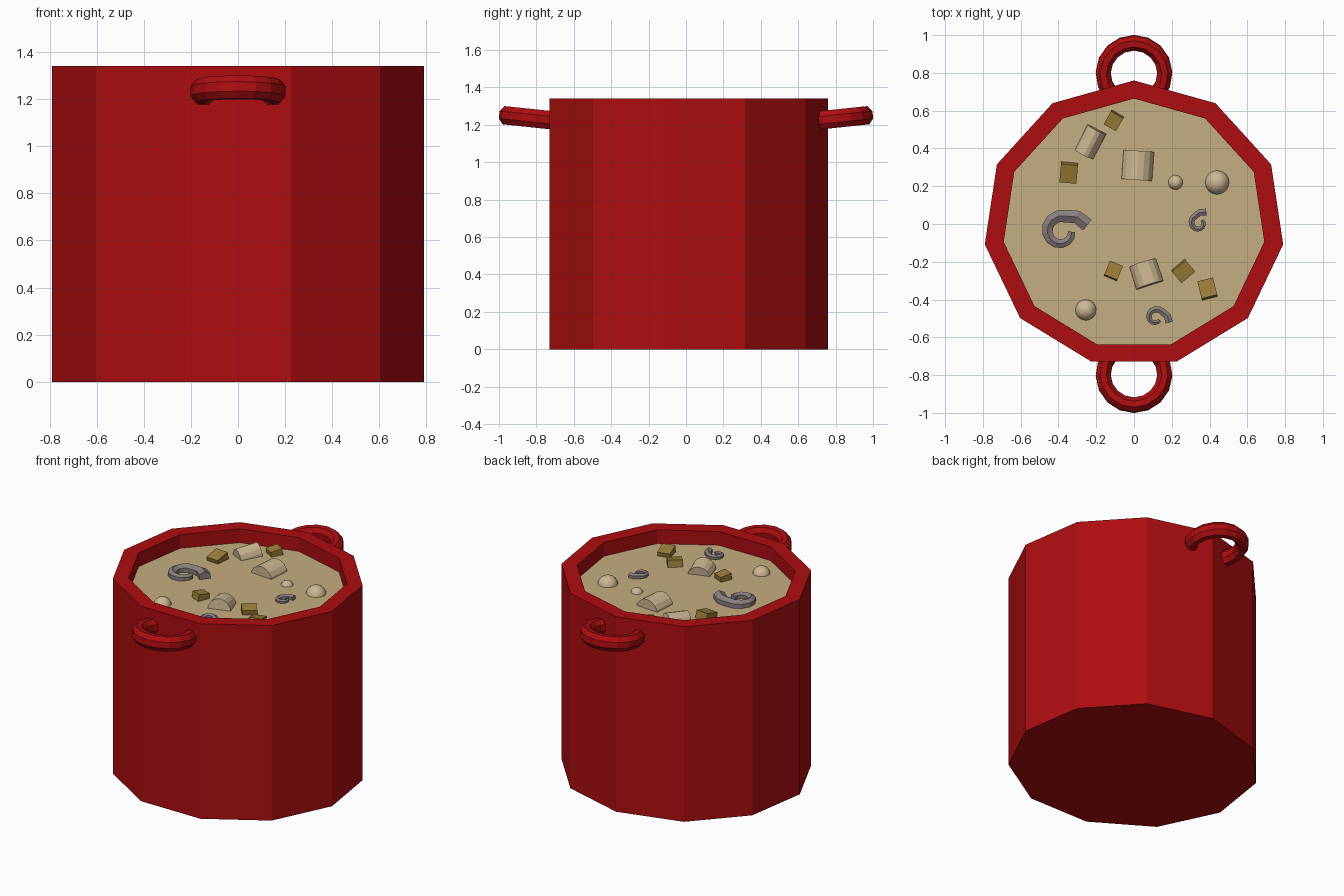
import bpy, bmesh, math
from mathutils import Vector, Matrix

if "Cube" in bpy.data.objects:
    bpy.data.objects.remove(bpy.data.objects["Cube"])

SOUP_Z = 1.245


def mat(name, rgb):
    m = bpy.data.materials.new(name)
    m.diffuse_color = (*rgb, 1)
    m.use_nodes = True
    m.node_tree.nodes["Principled BSDF"].inputs["Base Color"].default_value = m.diffuse_color
    return m


RED = mat("red enamel", (0.42, 0.004, 0.005))
BROTH = mat("broth tan", (0.56, 0.42, 0.22))
CREAM = mat("pale potato", (0.62, 0.48, 0.29))
GOLD = mat("golden brown", (0.33, 0.21, 0.04))
GREY = mat("prawn grey", (0.25, 0.21, 0.21))


def finish(name, bm, material, loc=(0, 0, 0), smooth=False):
    bmesh.ops.recalc_face_normals(bm, faces=bm.faces)
    me = bpy.data.meshes.new(name)
    bm.to_mesh(me)
    bm.free()
    me.materials.append(material)
    for p in me.polygons:
        p.use_smooth = smooth
    ob = bpy.data.objects.new(name, me)
    ob.location = loc
    bpy.context.collection.objects.link(ob)
    return ob


def ring(bm, rx, ry, z, n=11):
    a = [2 * math.pi * k / n for k in range(n)]
    return [bm.verts.new((rx * math.sin(t), ry * math.cos(t), z)) for t in a]


def bridge(bm, a, b):
    n = len(a)
    for i in range(n):
        bm.faces.new((a[i], a[(i + 1) % n], b[(i + 1) % n], b[i]))


def tube(bm, stations, sides=8):
    """Sweep an ellipse along flat stations (x, y, half width, half height)."""
    pts = [Vector((s[0], s[1], 0)) for s in stations]
    loops = []
    for i, (x, y, w, h) in enumerate(stations):
        t = (pts[min(i + 1, len(pts) - 1)] - pts[max(i - 1, 0)]).normalized()
        side = Vector((-t.y, t.x, 0))
        loops.append([bm.verts.new(pts[i] + side * w * math.cos(a) + Vector((0, 0, h * math.sin(a))))
                      for a in (2 * math.pi * (k + 0.5) / sides for k in range(sides))])
    for a, b in zip(loops, loops[1:]):
        bridge(bm, a, b)
    bm.faces.new(loops[0])
    bm.faces.new(loops[-1])


# Pot: eleven-sided shell with a recessed rim
bm = bmesh.new()
loops = [ring(bm, 0.798, 0.76, 0), ring(bm, 0.798, 0.76, 1.34),
         ring(bm, 0.697, 0.664, 1.34), ring(bm, 0.697, 0.664, SOUP_Z - 0.02)]
for a, b in zip(loops, loops[1:]):
    bridge(bm, a, b)
bm.faces.new(loops[0])
finish("pot", bm, RED)

# Soup surface
bm = bmesh.new()
bm.faces.new(ring(bm, 0.697, 0.664, SOUP_Z))
finish("soup", bm, BROTH)

# Handles: open rings tilted slightly upward, front and back
for name, turn in (("back_handle", 0), ("front_handle", math.pi)):
    bm = bmesh.new()
    angles = [math.radians(-42 + 264 * i / 12) for i in range(13)]
    tube(bm, [(0.163 * math.cos(a), 0.163 * math.sin(a), 0.043, 0.053) for a in angles])
    m = (Matrix.Rotation(turn, 4, 'Z') @ Matrix.Translation((0, 0.797, 1.233))
         @ Matrix.Rotation(math.radians(6), 4, 'X'))
    bmesh.ops.transform(bm, matrix=m, verts=bm.verts)
    finish(name, bm, RED, smooth=False)

# Round floating dumplings
for i, (x, y, r) in enumerate([(0.44, 0.22, 0.065), (0.22, 0.22, 0.04), (-0.255, -0.455, 0.057)]):
    bm = bmesh.new()
    bmesh.ops.create_uvsphere(bm, u_segments=16, v_segments=10, radius=r)
    finish(f"dumpling_{i + 1}", bm, CREAM, (x, y, SOUP_Z - 0.01), smooth=True)

# Half-round potato pieces
for i, (x, y, w, l, deg, tip) in enumerate([(0.02, 0.31, 0.17, 0.155, -4, 0),
                                            (-0.23, 0.435, 0.115, 0.15, -27, 6),
                                            (0.065, -0.265, 0.155, 0.125, 18, -6)]):
    bm = bmesh.new()
    arc = [math.pi * k / 8 for k in range(9)]
    ends = [[bm.verts.new((w / 2 * math.cos(a), s * l / 2, -0.02 + 0.085 * math.sin(a))) for a in arc]
            for s in (-1, 1)]
    bridge(bm, *ends)
    for e in ends:
        bm.faces.new(e)
    m = Matrix.Rotation(math.radians(deg), 4, 'Z') @ Matrix.Rotation(math.radians(tip), 4, 'X')
    bmesh.ops.transform(bm, matrix=m, verts=bm.verts)
    finish(f"potato_{i + 1}", bm, CREAM, (x, y, SOUP_Z))

# Tilted golden cubes
for i, (x, y, sx, sy, deg, tip) in enumerate([(-0.105, 0.55, 0.075, 0.08, -30, 10),
                                              (-0.345, 0.275, 0.09, 0.10, -5, 14),
                                              (-0.11, -0.25, 0.075, 0.08, -22, -8),
                                              (0.258, -0.247, 0.095, 0.08, 40, 10),
                                              (0.39, -0.347, 0.085, 0.095, 14, -12)]):
    bm = bmesh.new()
    bmesh.ops.create_cube(bm, size=1)
    m = (Matrix.Rotation(math.radians(deg), 4, 'Z') @ Matrix.Rotation(math.radians(tip), 4, 'X')
         @ Matrix.Diagonal((sx, sy, 0.08, 1)))
    bmesh.ops.transform(bm, matrix=m, verts=bm.verts)
    finish(f"golden_cube_{i + 1}", bm, GOLD, (x, y, SOUP_Z))

# Curled prawns: tapering spirals, thick at the head
for i, (x, y, size, start, inner) in enumerate([(-0.385, -0.04, 1.0, 14, 0.055),
                                                (0.342, 0.005, 0.50, 55, 0.048),
                                                (0.115, -0.493, 0.54, -22, 0.048)]):
    bm = bmesh.new()
    st = []
    n = 13
    for k in range(n):
        t = k / (n - 1)
        a = math.radians(start + 345 * t)
        r = size * ((0.092 - (0.092 - inner) * t) + 0.05 * max(0, 1 - t * 6))
        w = size * (0.042 - 0.020 * t)
        st.append((r * math.cos(a), r * math.sin(a), w, w * 0.95))
    tube(bm, st, 6)
    finish(f"prawn_{i + 1}", bm, GREY, (x, y, SOUP_Z + 0.012))
